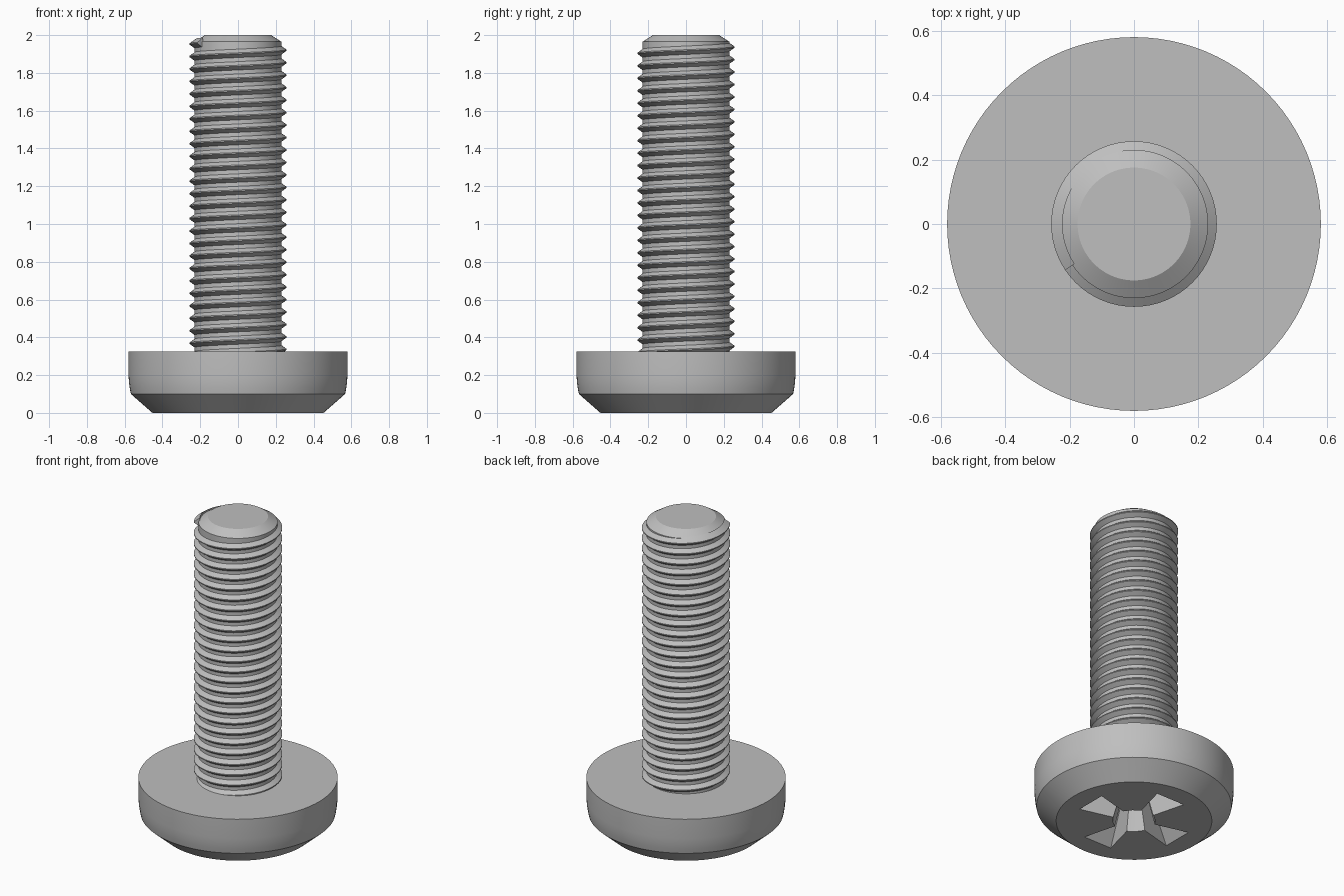
import bpy
import bmesh
from math import cos, sin, pi, radians

SEGMENTS = 96
PITCH = 0.066
HEAD_TOP = 0.325

cube = bpy.data.objects.get("Cube")
if cube:
    bpy.data.objects.remove(cube, do_unlink=True)

steel = bpy.data.materials.new("grey steel")
steel.use_nodes = True
grey = (0.52, 0.52, 0.52, 1)
steel.diffuse_color = grey
steel.node_tree.nodes["Principled BSDF"].inputs["Base Color"].default_value = grey


def finish(name, bm):
    """Turn a bmesh into a linked object with outward normals."""
    bmesh.ops.recalc_face_normals(bm, faces=bm.faces)
    mesh = bpy.data.meshes.new(name)
    bm.to_mesh(mesh)
    bm.free()
    mesh.materials.append(steel)
    obj = bpy.data.objects.new(name, mesh)
    bpy.context.collection.objects.link(obj)
    return obj


def activate(obj):
    bpy.ops.object.select_all(action='DESELECT')
    obj.select_set(True)
    bpy.context.view_layer.objects.active = obj


def smooth(obj, angle):
    activate(obj)
    bpy.ops.object.shade_smooth_by_angle(angle=radians(angle))


def lathe(name, profile):
    """Closed solid of revolution, capped with flat discs at both ends."""
    bm = bmesh.new()
    rings = [[bm.verts.new((r * cos(2 * pi * i / SEGMENTS), r * sin(2 * pi * i / SEGMENTS), z))
              for i in range(SEGMENTS)] for r, z in profile]
    for low, high in zip(rings, rings[1:]):
        for i in range(SEGMENTS):
            j = (i + 1) % SEGMENTS
            bm.faces.new((low[i], low[j], high[j], high[i]))
    bm.faces.new(rings[0][::-1])
    bm.faces.new(rings[-1])
    return finish(name, bm)


# Head: bevelled underside, softly curved side, flat shoulder
head = lathe("screw_head", [(0.453, 0), (0.567, 0.10), (0.573, 0.13), (0.577, 0.16),
                            (0.58, 0.2), (0.58, HEAD_TOP)])

# Tapered cross recess cut into the head
arm = [(0.12, -0.045), (0.33, -0.10), (0.33, 0.10), (0.12, 0.045), (0.088, 0.088)]
outline = []
for k in range(4):
    c, s = cos(k * pi / 2), sin(k * pi / 2)
    outline += [(x * c - y * s, x * s + y * c) for x, y in arm]

bm = bmesh.new()
loops = []
for z, scale in ((-0.02, 1.04), (0.24, 0.5)):
    loops.append([bm.verts.new((x * scale, y * scale, z)) for x, y in outline])
count = len(outline)
for i in range(count):
    j = (i + 1) % count
    bm.faces.new((loops[0][i], loops[0][j], loops[1][j], loops[1][i]))
bm.faces.new(loops[0][::-1])
bm.faces.new(loops[1])
cutter = finish("recess_cutter", bm)
cutter.hide_render = True

cut = head.modifiers.new("cross_recess", 'BOOLEAN')
cut.operation = 'DIFFERENCE'
cut.solver = 'EXACT'
cut.object = cutter
activate(head)
bpy.ops.object.modifier_apply(modifier=cut.name)
bpy.data.objects.remove(cutter, do_unlink=True)
smooth(head, 20)

# Shank core with chamfered tip
core = lathe("shank_core", [(0.23, HEAD_TOP - 0.03), (0.23, 1.965), (0.175, 2.0)])
smooth(core, 25)

# Helical thread ridge, right-handed, ending just below the tip
bm = bmesh.new()
ridge = [(0.222, -0.028), (0.257, -0.003), (0.257, 0.003), (0.222, 0.028)]
STEPS = 64
first = -24 * STEPS - STEPS // 2
last = int(STEPS * 0.6)
sections = []
for n in range(first, last + 1):
    t = 2 * pi * n / STEPS
    mid = 1.92 + PITCH * n / STEPS
    sections.append([bm.verts.new((r * cos(t), r * sin(t), mid + dz)) for r, dz in ridge])
for a, b in zip(sections, sections[1:]):
    for i in range(4):
        j = (i + 1) % 4
        bm.faces.new((a[i], a[j], b[j], b[i]))
bm.faces.new(sections[0])
bm.faces.new(sections[-1][::-1])
thread = finish("helical_thread", bm)
smooth(thread, 30)
